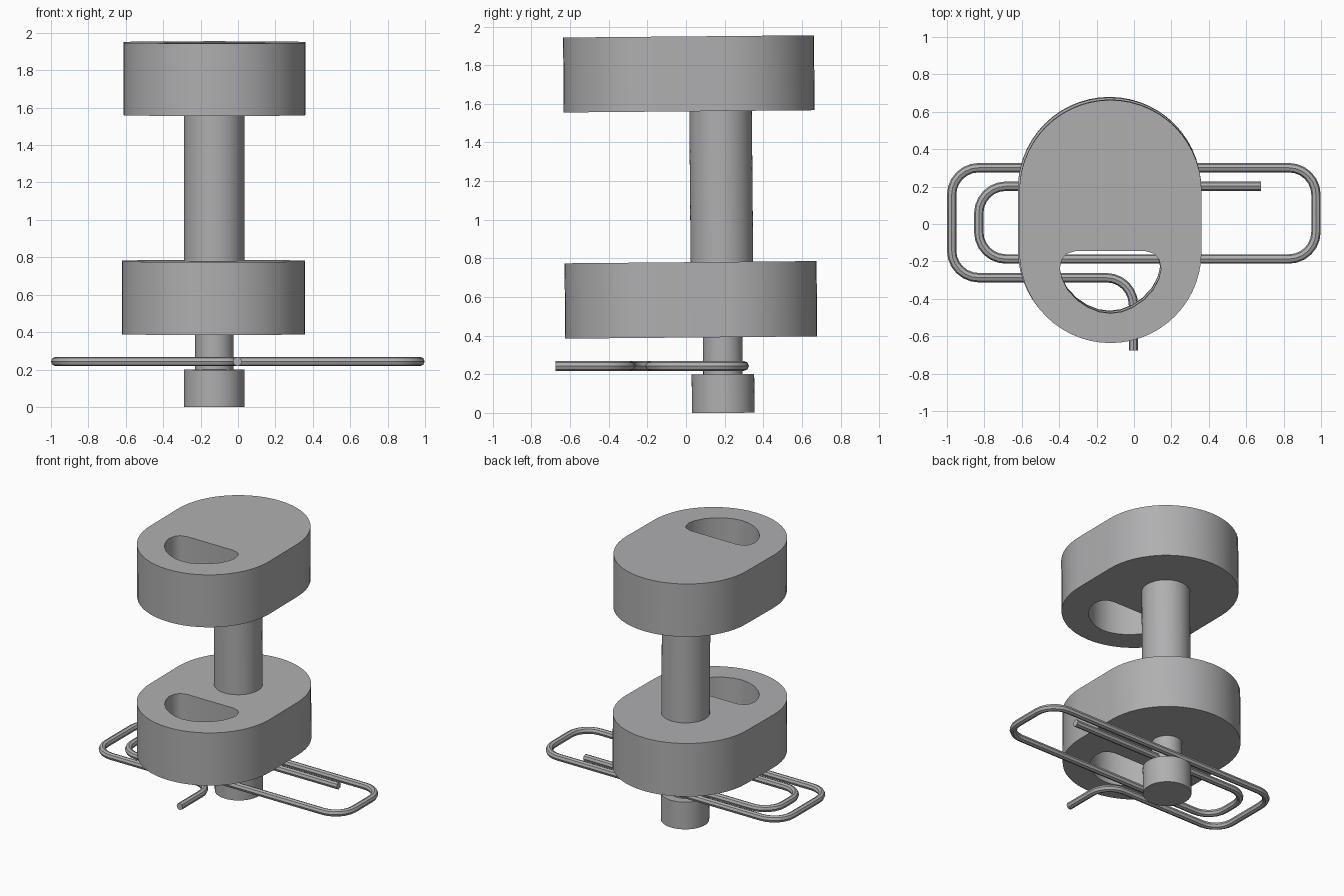
import bpy, math
from mathutils import Vector

if "Cube" in bpy.data.objects:
    bpy.data.objects.remove(bpy.data.objects["Cube"])

TILT = 0.009            # the pin assembly leans very slightly
CX, PIN_Y = -0.127, 0.193

GREY = bpy.data.materials.new("dark_grey")
GREY.diffuse_color = (0.43, 0.43, 0.44, 1)
GREY.use_nodes = True
GREY.node_tree.nodes["Principled BSDF"].inputs["Base Color"].default_value = GREY.diffuse_color


def to_mesh(ob):
    bpy.ops.object.select_all(action='DESELECT')
    bpy.context.view_layer.objects.active = ob
    ob.select_set(True)
    bpy.ops.object.convert(target='MESH')
    return bpy.context.object


def add_curve(name, loops, dims, closed):
    cu = bpy.data.curves.new(name, 'CURVE')
    cu.dimensions = dims
    cu.materials.append(GREY)
    for pts in loops:
        sp = cu.splines.new('POLY')
        sp.points.add(len(pts) - 1)
        for p, co in zip(sp.points, pts):
            p.co = (co[0], co[1], 0, 1)
        sp.use_cyclic_u = closed
    ob = bpy.data.objects.new(name, cu)
    bpy.context.collection.objects.link(ob)
    return ob


def tilt(x, y, z):
    return (x, y - z * TILT, z + y * TILT - 0.002)


def cylinder(name, r, z0, z1):
    bpy.ops.mesh.primitive_cylinder_add(vertices=64, radius=r, depth=z1 - z0,
                                        location=tilt(CX, PIN_Y, (z0 + z1) / 2),
                                        rotation=(TILT, 0, 0))
    ob = bpy.context.object
    ob.name = name
    ob.data.materials.append(GREY)
    bpy.ops.object.shade_smooth_by_angle()


# Stadium outline and D-shaped window shared by both cam plates
def stadium(r, y_top, y_bot, n=28):
    top = [(r * math.cos(math.pi * i / n), y_top + r * math.sin(math.pi * i / n)) for i in range(n + 1)]
    return top + [(-x, y_top + y_bot - y) for x, y in top]


half = [(0.19, -0.128), (0.235, -0.142), (0.26, -0.172), (0.271, -0.223), (0.258, -0.277),
        (0.228, -0.335), (0.178, -0.389), (0.12, -0.428), (0.06, -0.452)]
window = half + [(0, -0.46)] + [(-x, y) for x, y in reversed(half)]


def plate(name, cx, r, z0, z1):
    ob = add_curve(name, [stadium(r, PIN_Y, -0.132), window], '2D', True)
    ob.data.fill_mode = 'BOTH'
    ob.data.extrude = (z1 - z0) / 2
    ob.location = tilt(cx, 0, (z0 + z1) / 2)
    ob.rotation_euler = (TILT, 0, 0)
    to_mesh(ob)


plate("lower_plate", -0.131, 0.49, 0.392, 0.782)
plate("upper_plate", -0.126, 0.487, 1.563, 1.951)

# Pin: foot, narrow neck, main shaft
cylinder("pin_foot", 0.162, 0.0, 0.2)
cylinder("pin_neck", 0.102, 0.19, 0.4)
cylinder("pin_shaft", 0.162, 0.77, 1.58)


# Bent wire clip
def fillet(corners, n=6):
    out = [Vector(corners[0][:2])]
    for a, b, c in zip(corners, corners[1:], corners[2:]):
        p, r = Vector(b[:2]), b[2]
        u = (Vector(a[:2]) - p).normalized()
        v = (Vector(c[:2]) - p).normalized()
        centre = p + (u + v) * r
        for i in range(n + 1):
            t = math.pi / 2 * i / n
            out.append(centre - v * r * math.cos(t) - u * r * math.sin(t))
    return out + [Vector(corners[-1][:2])]


R = 0.145
path = fillet([(0.68, 0.202, 0), (-0.83, 0.202, R), (-0.83, -0.187, R), (0.973, -0.187, R),
               (0.973, 0.301, R), (-0.975, 0.301, R), (-0.975, -0.287, R),
               (-0.003, -0.287, R), (-0.003, -0.675, 0)])
clip = add_curve("wire_clip", [path], '3D', False)
clip.data.bevel_depth = 0.025
clip.data.bevel_resolution = 2
clip.data.use_fill_caps = True
clip.location.z = 0.243
to_mesh(clip)
bpy.ops.object.shade_smooth_by_angle()
